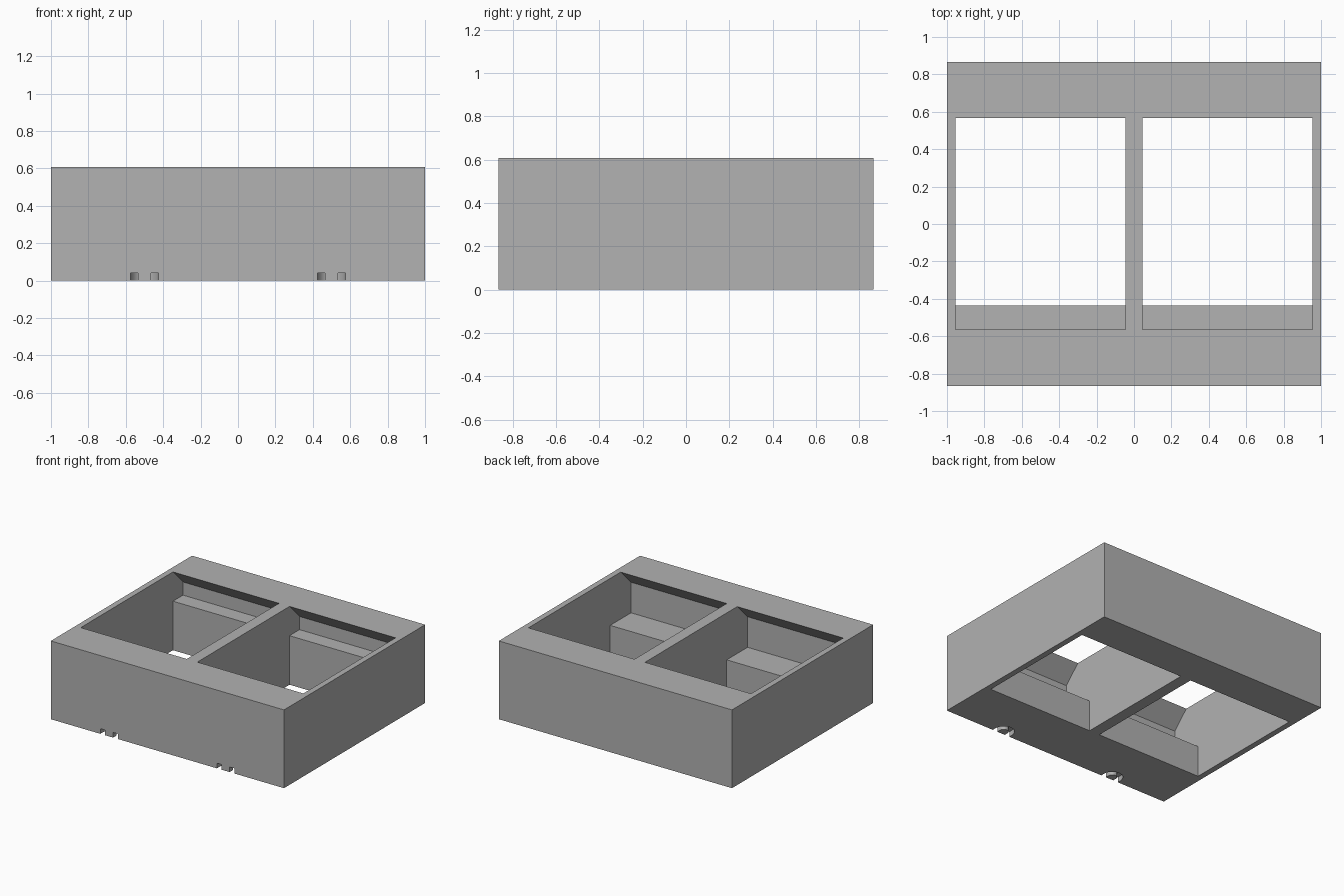
import bpy, bmesh
from math import sin, cos, pi
from mathutils import Vector

if "Cube" in bpy.data.objects:
    bpy.data.objects.remove(bpy.data.objects["Cube"], do_unlink=True)

WIDTH, DEPTH, HEIGHT = 2.0, 1.73, 0.607
FRONT = -DEPTH / 2

grey = bpy.data.materials.new("plain grey")
grey.use_nodes = True
colour = (0.445, 0.445, 0.445, 1)
grey.diffuse_color = colour
grey.node_tree.nodes["Principled BSDF"].inputs["Base Color"].default_value = colour


def prism(name, outline, direction):
    """Extrude a closed outline of 3D points into a solid."""
    bm = bmesh.new()
    face = bm.faces.new([bm.verts.new(p) for p in outline])
    ext = bmesh.ops.extrude_face_region(bm, geom=[face])
    moved = [g for g in ext["geom"] if isinstance(g, bmesh.types.BMVert)]
    bmesh.ops.translate(bm, vec=Vector(direction), verts=moved)
    bmesh.ops.recalc_face_normals(bm, faces=bm.faces)
    mesh = bpy.data.meshes.new(name)
    bm.to_mesh(mesh)
    bm.free()
    mesh.materials.append(grey)
    obj = bpy.data.objects.new(name, mesh)
    bpy.context.collection.objects.link(obj)
    return obj


def carve(target, cutter):
    """Subtract the cutter and discard it."""
    cutter.hide_render = True
    mod = target.modifiers.new("cut", "BOOLEAN")
    mod.operation = "DIFFERENCE"
    mod.solver = "EXACT"
    mod.object = cutter
    bpy.context.view_layer.objects.active = target
    bpy.ops.object.modifier_apply(modifier=mod.name)
    bpy.data.objects.remove(cutter, do_unlink=True)


# Outer block
x, y = WIDTH / 2, DEPTH / 2
block = prism("double_bay_block",
              [(-x, -y, 0), (x, -y, 0), (x, y, 0), (-x, y, 0)], (0, 0, HEIGHT))

# Bay side profile (y, z): low front ledge, high back ledge, sloped lips
bay_profile = [
    (-0.435, -0.1), (-0.435, 0.243), (-0.69, 0.243), (-0.69, 0.48),
    (-0.563, HEIGHT), (-0.563, 0.7), (0.567, 0.7), (0.567, HEIGHT),
    (0.69, 0.482), (0.69, 0.38), (0.567, 0.38), (0.567, -0.1),
]


def arc(cx, cy, radius, steps=16):
    return [(cx + radius * cos(pi * i / steps), cy + radius * sin(pi * i / steps))
            for i in range(steps + 1)]


for side in (-1, 1):
    # Through bay
    start = side * 0.5 - 0.455
    carve(block, prism("bay_cutter", [(start, py, pz) for py, pz in bay_profile],
                       (0.91, 0, 0)))

    # Hooked groove under the front edge, leaving a small post
    cx, cy = side * 0.5, FRONT + 0.03
    outer, inner = arc(cx, cy, 0.076), arc(cx, cy, 0.034)
    out_y = FRONT - 0.05
    outline = ([(outer[0][0], out_y)] + outer + [(outer[-1][0], out_y)]
               + [(inner[-1][0], out_y)] + inner[::-1] + [(inner[0][0], out_y)])
    carve(block, prism("groove_cutter", [(px, py, -0.05) for px, py in outline],
                       (0, 0, 0.09)))
